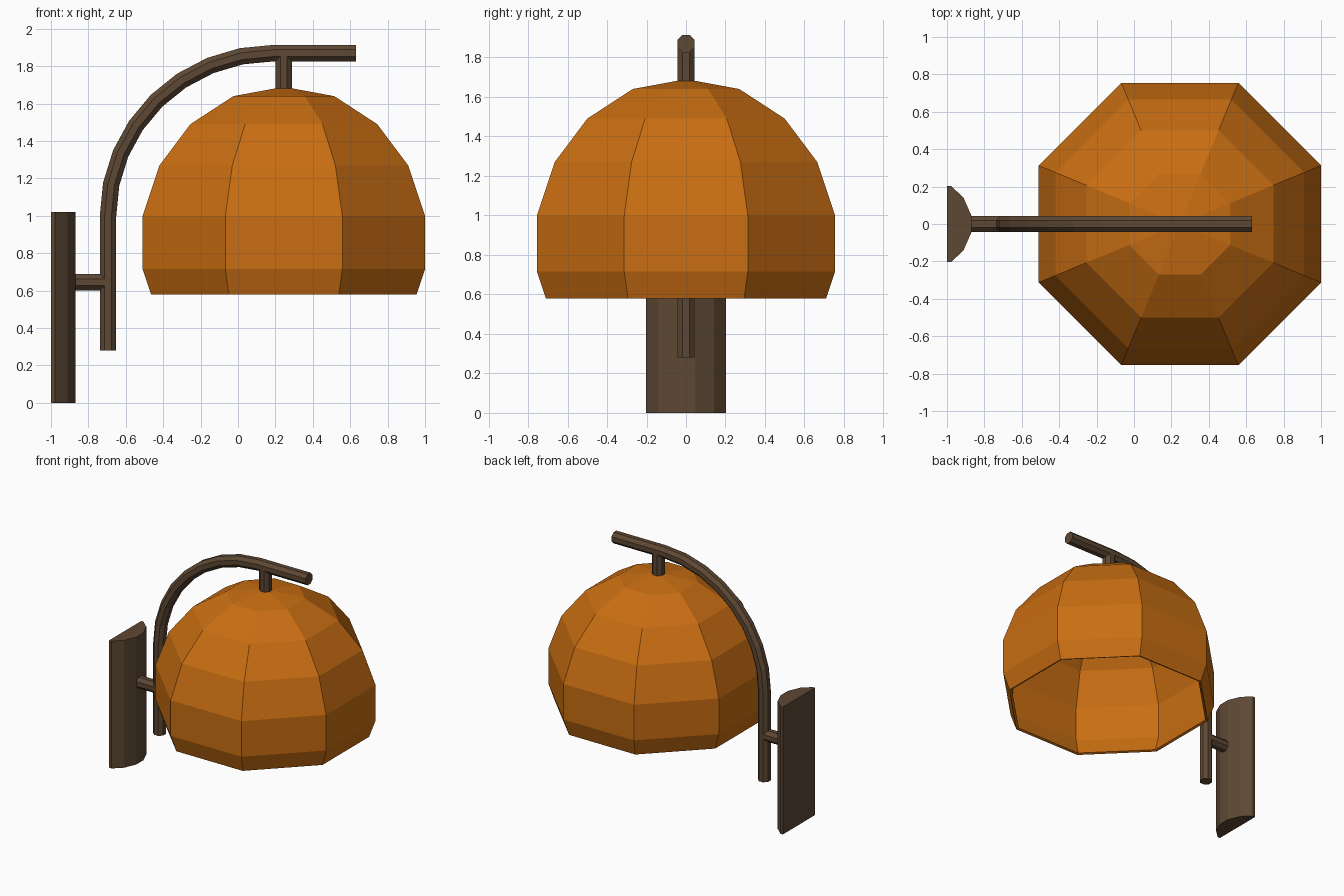
import bpy, bmesh, math
from mathutils import Vector

cube = bpy.data.objects.get("Cube")
if cube:
    bpy.data.objects.remove(cube, do_unlink=True)


def make_material(name, rgb):
    mat = bpy.data.materials.new(name)
    mat.use_nodes = True
    mat.diffuse_color = (*rgb, 1)
    bsdf = next(n for n in mat.node_tree.nodes if n.type == 'BSDF_PRINCIPLED')
    bsdf.inputs["Base Color"].default_value = (*rgb, 1)
    return mat


orange = make_material("amber_orange", (0.58, 0.155, 0.006))
brown = make_material("dark_bronze", (0.11, 0.064, 0.034))


def finish(bm, name, mat):
    bmesh.ops.recalc_face_normals(bm, faces=bm.faces)
    mesh = bpy.data.meshes.new(name)
    bm.to_mesh(mesh)
    bm.free()
    mesh.materials.append(mat)
    obj = bpy.data.objects.new(name, mesh)
    bpy.context.scene.collection.objects.link(obj)
    return obj


def bridge(bm, a, b):
    for i in range(len(a)):
        j = (i + 1) % len(a)
        bm.faces.new((a[i], a[j], b[j], b[i]))


def octagon(apothem):
    """Eight corner offsets with flat sides facing the axes."""
    r = apothem / math.cos(math.pi / 8)
    angles = [math.pi / 8 + k * math.pi / 4 for k in range(8)]
    return [(r * math.cos(a), r * math.sin(a)) for a in angles]


def tube(name, path, apothem=0.044):
    """Eight-sided tube swept along a path in the XZ plane."""
    bm = bmesh.new()
    pts = [Vector((x, 0, z)) for x, z in path]
    side = Vector((0, 1, 0))
    rings = []
    for i, p in enumerate(pts):
        tangent = (pts[min(i + 1, len(pts) - 1)] - pts[max(i - 1, 0)]).normalized()
        up = tangent.cross(side)
        rings.append([bm.verts.new(p + side * u + up * v) for u, v in octagon(apothem)])
    for a, b in zip(rings, rings[1:]):
        bridge(bm, a, b)
    bm.faces.new(rings[0])
    bm.faces.new(rings[-1])
    return finish(bm, name, brown)


# Faceted dome shade, open below, with a thin wall
shade_x = 0.245
profile = [(0.71, 0.58), (0.755, 0.715), (0.755, 1.0), (0.665, 1.27), (0.5, 1.49), (0.27, 1.64)]
bm = bmesh.new()
rings = [[bm.verts.new((shade_x + x, y, z)) for x, y in octagon(r)] for r, z in profile]
for lower, upper in zip(rings, rings[1:]):
    bridge(bm, lower, upper)
apex = bm.verts.new((shade_x, 0, 1.69))
for i in range(8):
    bm.faces.new((rings[-1][i], rings[-1][(i + 1) % 8], apex))
shade = finish(bm, "lamp_shade", orange)
wall = shade.modifiers.new("wall", 'SOLIDIFY')
wall.thickness = 0.02
wall.offset = -1

# Curved arm: upright, quarter bend, horizontal end
bend_x, bend_z, steps = 0.19, 1.0, 8
arm_path = [(-0.695, 0.28)]
for k in range(steps + 1):
    a = k / steps * math.pi / 2
    arm_path.append((bend_x - 0.885 * math.cos(a), bend_z + 0.87 * math.sin(a)))
arm_path.append((0.63, 1.87))
tube("curved_arm", arm_path)

# Short stem holding the shade, and strut to the wall plate
tube("shade_stem", [(shade_x, 1.66), (shade_x, 1.86)])
tube("wall_strut", [(-0.89, 0.645), (-0.7, 0.645)])

# Wall plate with a rounded front
half = [(-1.0, 0.203), (-0.978, 0.203), (-0.912, 0.142), (-0.87, 0.046)]
outline = half + [(x, -y) for x, y in reversed(half)]
bm = bmesh.new()
bottom, top = [[bm.verts.new((x, y, z)) for x, y in outline] for z in (0, 1.02)]
bridge(bm, bottom, top)
bm.faces.new(bottom)
bm.faces.new(top)
finish(bm, "wall_plate", brown)
